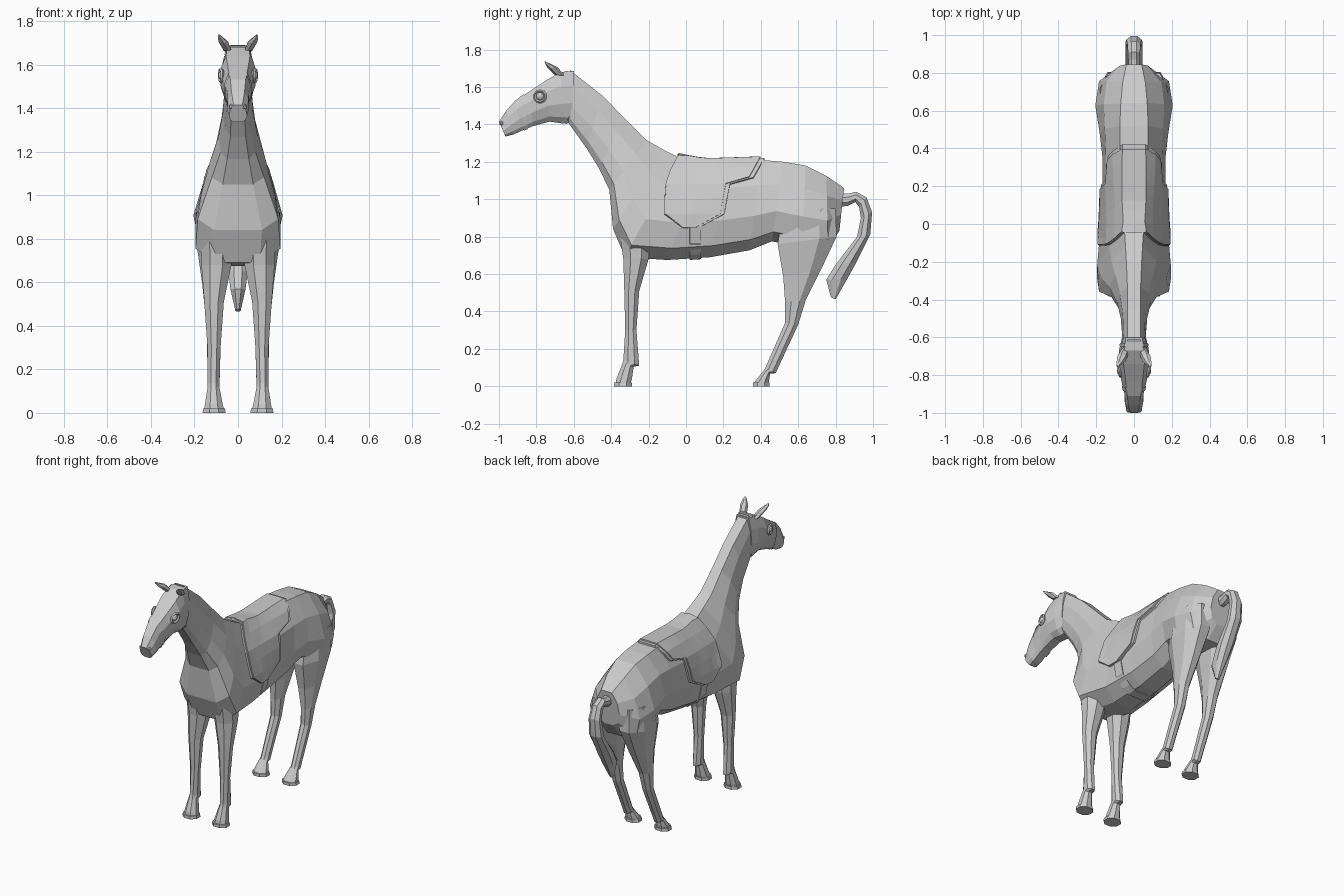
import bpy, bmesh
from math import cos, sin, pi, radians
from mathutils import Vector
from mathutils.bvhtree import BVHTree


def make(name, verts, faces, mirror=False, thick=0):
    bm = bmesh.new()
    vs = [bm.verts.new(v) for v in verts]
    for f in faces:
        bm.faces.new([vs[i] for i in f])
    bmesh.ops.recalc_face_normals(bm, faces=bm.faces[:])
    me = bpy.data.meshes.new(name)
    bm.to_mesh(me)
    tree = BVHTree.FromBMesh(bm)
    bm.free()
    ob = bpy.data.objects.new(name, me)
    bpy.context.collection.objects.link(ob)
    if mirror:
        ob.modifiers.new("mirror", 'MIRROR')
    if thick:
        m = ob.modifiers.new("thickness", 'SOLIDIFY')
        m.thickness = thick
        m.offset = 0
    return ob, tree


def loft(name, rings, mirror=False, caps=True):
    n = len(rings[0])
    verts = [v for r in rings for v in r]
    faces = [(k * n + i, k * n + (i + 1) % n, (k + 1) * n + (i + 1) % n, (k + 1) * n + i)
             for k in range(len(rings) - 1) for i in range(n)]
    if caps:
        faces += [tuple(range(n)), tuple(range(len(verts) - n, len(verts)))]
    return make(name, verts, faces, mirror)


def slab_ring(s, grow=0.0):
    # top y,z, bottom y,z, then half widths from top to bottom
    ty, tz, by, bz, *ws = s
    top, bot = Vector((0, ty, tz + grow)), Vector((0, by, bz - grow))
    half = []
    for t, w in zip((0, .28, .62, .88, 1), ws):
        p = top.lerp(bot, t)
        half.append(Vector((w + grow, p.y, p.z)))
    return half + [Vector((-p.x, p.y, p.z)) for p in reversed(half)]


def limb_ring(s, n=8):
    # front y,z, back y,z, inner x, outer x
    fy, fz, by, bz, xi, xo = s
    k = 1 / cos(pi / n)
    ring = []
    for i in range(n):
        a = 2 * pi * (i + .5) / n
        c, d = k * cos(a) / 2, k * sin(a) / 2
        ring.append(Vector(((xi + xo) / 2 + c * (xo - xi),
                            (fy + by) / 2 + d * (by - fy), (fz + bz) / 2 + d * (bz - fz))))
    return ring


# Neck and barrel
body = [
    (-.62, 1.69, -.63, 1.41, .035, .055, .06, .05, .03),
    (-.45, 1.556, -.53, 1.27, .035, .06, .07, .06, .035),
    (-.33, 1.435, -.465, 1.165, .035, .075, .09, .08, .05),
    (-.21, 1.315, -.41, 1.05, .04, .10, .13, .12, .07),
    (-.12, 1.265, -.39, .84, .045, .12, .17, .185, .11),
    (-.04, 1.225, -.325, .69, .05, .13, .195, .195, .10),
    (.10, 1.20, -.10, .675, .06, .14, .178, .16, .07),
    (.25, 1.205, .13, .69, .07, .145, .168, .14, .06),
    (.40, 1.21, .34, .727, .075, .15, .168, .135, .06),
    (.52, 1.20, .46, .775, .075, .155, .182, .14, .06),
    (.64, 1.18, .62, .74, .07, .16, .205, .18, .06),
    (.75, 1.125, .76, .74, .06, .145, .185, .165, .05),
    (.845, 1.06, .82, .83, .04, .075, .085, .07, .03)]
_, body_tree = loft("body_and_neck", [slab_ring(s) for s in body])

# Head
head = [
    (-.60, 1.685, -.61, 1.41, .045, .06, .065, .05, .03),
    (-.67, 1.68, -.66, 1.405, .05, .07, .078, .06, .03),
    (-.74, 1.64, -.73, 1.415, .055, .082, .08, .055, .03),
    (-.83, 1.58, -.82, 1.39, .045, .068, .062, .045, .028),
    (-.91, 1.53, -.88, 1.365, .035, .05, .05, .04, .026),
    (-.96, 1.475, -.925, 1.345, .03, .047, .05, .04, .025),
    (-1.0, 1.415, -.965, 1.335, .02, .035, .042, .035, .02)]
loft("head", [slab_ring(s) for s in head])


def band(name, a, b):
    def at(f):
        i = int(f)
        return slab_ring([p + (q - p) * (f - i) for p, q in zip(head[i], head[i + 1])], .004)
    loft(name, [at(a), at(b)], caps=False)


# Bridle straps
band("noseband", 3.45, 3.75)
band("headstall", .45, .7)

# Ears
ear = [(-.70, 1.665, -.65, 1.66, .03, .065), (-.735, 1.70, -.69, 1.705, .045, .088),
       (-.75, 1.722, -.735, 1.728, .07, .093), (-.757, 1.735, -.753, 1.737, .083, .089)]
loft("ear", [limb_ring(s, 6) for s in ear], True)

# Eyes: rim and eyeball
for x in (-1, 1):
    bpy.ops.mesh.primitive_torus_add(major_segments=10, minor_segments=4, major_radius=.03,
                                     minor_radius=.008, location=(x * .078, -.78, 1.55),
                                     rotation=(0, radians(90), x * radians(-12)))
    bpy.context.object.name = "eye_rim"
    bpy.ops.mesh.primitive_uv_sphere_add(segments=10, ring_count=6, radius=.022,
                                         location=(x * .07, -.78, 1.55))
    bpy.context.object.name = "eyeball"
    # Nostrils
    bpy.ops.mesh.primitive_ico_sphere_add(subdivisions=1, radius=.014,
                                          location=(x * .03, -.985, 1.405))
    bpy.context.object.name = "nostril"

# Legs
front_leg = [
    (-.36, .85, -.18, .85, .03, .175), (-.335, .68, -.20, .68, .03, .168),
    (-.33, .51, -.25, .51, .065, .155), (-.325, .30, -.265, .30, .08, .14),
    (-.335, .14, -.25, .11, .085, .14), (-.34, .12, -.28, .105, .085, .14),
    (-.372, .04, -.29, .035, .07, .152), (-.375, .02, -.295, .02, .065, .155),
    (-.385, .02, -.29, .02, .06, .16), (-.385, 0, -.29, 0, .057, .163)]
hind_leg = [
    (.52, .95, .80, .95, .03, .18), (.49, .76, .805, .80, .02, .19),
    (.52, .585, .725, .63, .05, .165), (.53, .45, .64, .46, .075, .15),
    (.53, .34, .60, .33, .08, .142), (.44, .135, .505, .125, .085, .14),
    (.425, .10, .48, .07, .085, .14), (.42, .09, .45, .068, .085, .14),
    (.38, .04, .445, .035, .07, .152), (.365, .02, .442, .02, .065, .155),
    (.357, .02, .447, .02, .06, .16), (.357, 0, .447, 0, .057, .163)]
loft("front_leg", [limb_ring(s) for s in front_leg], True)
loft("hind_leg", [limb_ring(s) for s in hind_leg], True)

# Tail
tail = [(.83, 1.03, .83, .96, .03), (.87, 1.03, .865, .965, .03), (.91, 1.04, .905, .985, .032),
        (.965, 1.01, .925, .96, .035), (.995, .93, .935, .90, .04), (.985, .81, .915, .80, .045),
        (.91, .66, .80, .65, .045), (.86, .57, .75, .57, .035), (.80, .465, .775, .475, .012)]
loft("tail", [limb_ring((a, b, c, d, -w, w)) for a, b, c, d, w in tail])


# Tack draped over the body: rows of seed x, z, front y, back y
def drape(name, rows, offset, thick, n=9):
    verts = []
    for x, z, y0, y1 in rows:
        for i in range(n):
            loc, nor, _, _ = body_tree.find_nearest(Vector((x, y0 + (y1 - y0) * i / (n - 1), z)))
            p = loc + nor * offset
            p.y = y0 + (y1 - y0) * i / (n - 1)
            if x == 0:
                p.x = 0
            verts.append(p)
    faces = [(r * n + i, r * n + i + 1, r * n + n + i + 1, r * n + n + i)
             for r in range(len(rows) - 1) for i in range(n - 1)]
    make(name, verts, faces, True, thick)


pad = [(0, 1.25, -.045, .42), (.06, 1.23, -.045, .42), (.11, 1.17, -.08, .39),
       (.16, 1.13, -.10, .36), (.18, 1.10, -.11, .235), (.20, 1.01, -.115, .22),
       (.20, .925, -.115, .205), (.20, .845, -.02, .075)]
drape("saddle_pad", pad, .006, .012)
drape("saddle", [(x, z, a + .005, b - .022) for x, z, a, b in pad], .013, .012)
drape("girth", [(.2, .87, .02, .08), (.2, .76, .02, .08), (.12, .68, .02, .08),
                (.07, .66, .02, .08), (0, .6, .02, .08)], .004, .006, 3)
